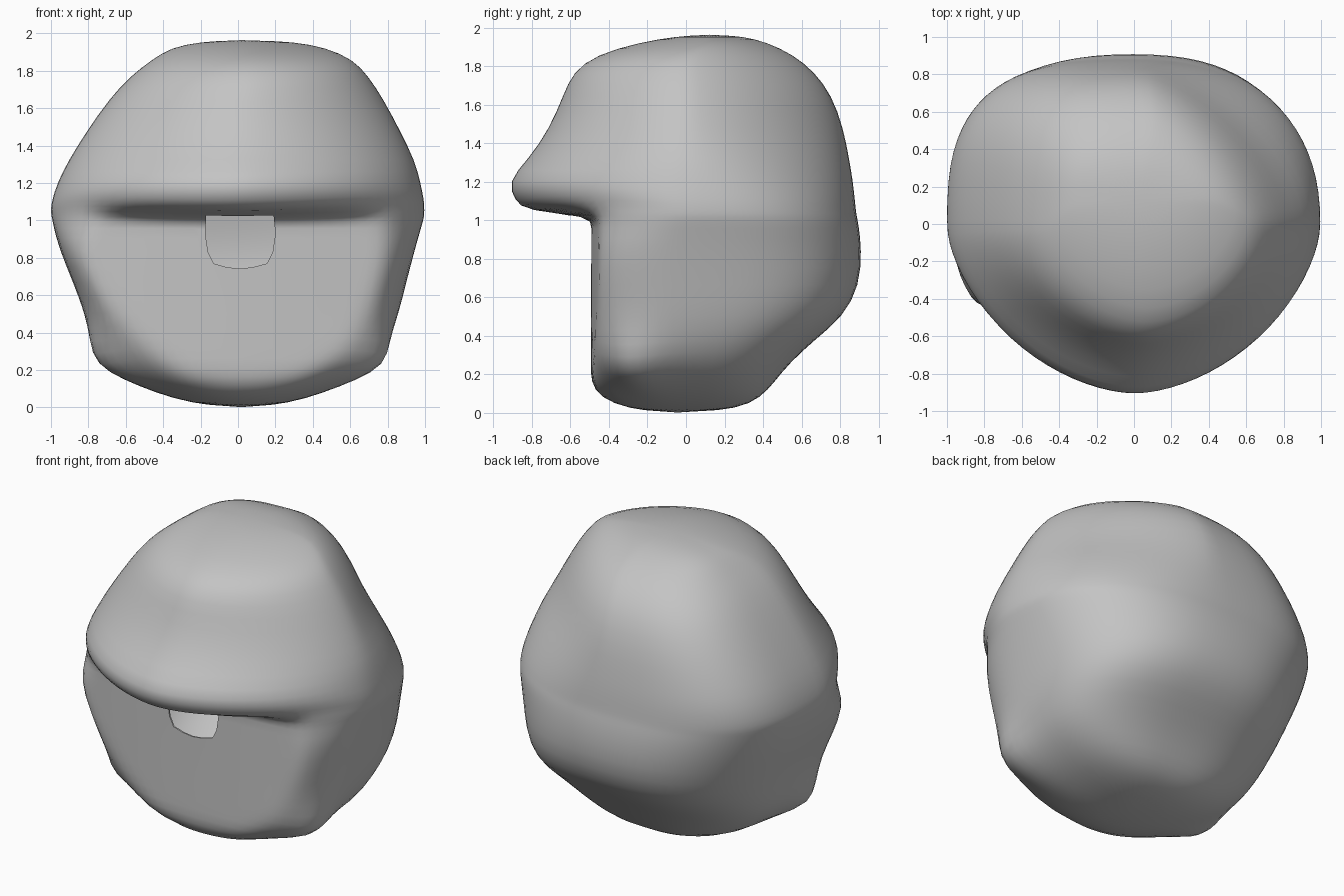
import bpy, bmesh
from math import sin, cos, pi, exp
from mathutils import Vector

if "Cube" in bpy.data.objects:
    bpy.data.objects.remove(bpy.data.objects["Cube"])

# one plain stone grey
grey = bpy.data.materials.new("stone_grey")
grey.use_nodes = True
grey.diffuse_color = (0.55, 0.55, 0.55, 1)
grey.node_tree.nodes["Principled BSDF"].inputs["Base Color"].default_value = (0.55, 0.55, 0.55, 1)

# levels: height, right x, left x, front y, back y
LOWER = [(0.02, -0.24, 0.26, -0.3, 0.27), (0.08, -0.45, 0.47, -0.45, 0.39),
         (0.16, -0.6, 0.62, -0.56, 0.46), (0.26, -0.71, 0.74, -0.62, 0.54),
         (0.37, -0.78, 0.81, -0.65, 0.66), (0.5, -0.82, 0.86, -0.68, 0.82),
         (0.66, -0.88, 0.9, -0.71, 0.905), (0.85, -0.96, 0.95, -0.73, 0.915),
         (0.97, -0.99, 0.985, -0.76, 0.9), (1.02, -1.0, 1.0, -0.8, 0.89)]
UPPER = [(1.05, -1.005, 1.0, -0.84, 0.885), (1.1, -1.0, 1.0, -0.89, 0.88),
         (1.2, -0.97, 0.98, -0.935, 0.87), (1.32, -0.91, 0.95, -0.82, 0.85),
         (1.48, -0.81, 0.87, -0.71, 0.82), (1.65, -0.69, 0.78, -0.64, 0.76),
         (1.77, -0.58, 0.7, -0.59, 0.67), (1.86, -0.46, 0.62, -0.47, 0.56),
         (1.925, -0.36, 0.47, -0.24, 0.42), (1.955, -0.2, 0.3, -0.05, 0.3)]
SIDES = 40


def blend(z, z0, z1, a, b):
    t = min(max((z - z0) / (z1 - z0), 0), 1)
    return a + (b - a) * t * t * (3 - 2 * t)


def roundness(c, s, z, lower):
    """Exponent of the section in each quarter: higher is squarer."""
    if s > 0 and c > 0:
        return blend(z, 0.4, 0.9, 2.8, 2.4) - blend(z, 0.9, 1.55, 0, 0.88)
    if s > 0:
        return blend(z, 0.7, 1.3, 2.4, 3.1)
    if not lower:
        return 1.75
    low, cheek = (2.3, 2.4) if c > 0 else (2.0, 2.9)
    return blend(z, 0.3, 0.65, low, cheek) - blend(z, 0.8, 1.04, 0, cheek - 1.8)


def ring(bm, level, lower):
    """Rounded section; the lower face is flattened at the front."""
    z, x0, x1, y0, y1 = level
    mid = (x0 + x1) / 2
    half = (x1 - x0) / 2
    shift = 0.12 if z > 1.9 else 0.0
    verts = []
    for i in range(SIDES):
        c, s = cos(2 * pi * i / SIDES), sin(2 * pi * i / SIDES)
        p = roundness(c, s, z, lower)
        x = mid + half * abs(c) ** (2 / p) * (1 if c > 0 else -1)
        y = shift + ((y1 if s > 0 else y0) - shift) * abs(s) ** (2 / p)
        zz = z
        if lower:
            y = max(y, -0.495 + 0.08 * x * x)
        elif z < 1.15 and s < 0:
            zz -= 0.08 * x * x * s
        verts.append(bm.verts.new((x, y, zz)))
    return verts


# hollow head with an overhanging brow
bm = bmesh.new()
rings = [ring(bm, v, True) for v in LOWER] + [ring(bm, v, False) for v in UPPER]
for a, b in zip(rings, rings[1:]):
    for i in range(SIDES):
        j = (i + 1) % SIDES
        bm.faces.new((a[i], a[j], b[j], b[i]))
for end, z, y, flip in ((rings[0], 0.0, -0.05, True), (rings[-1], 1.965, 0.12, False)):
    tip = bm.verts.new((0.02, y, z))
    for i in range(SIDES):
        j = (i + 1) % SIDES
        bm.faces.new((end[j], end[i], tip) if flip else (end[i], end[j], tip))

# two low side nubs
for side, y in ((-1, -0.22), (1, -0.27)):
    nub = Vector((0.69 * side, y, 0.25))
    for v in bm.verts:
        w = exp(-((v.co - nub).length / 0.16) ** 2)
        v.co += w * Vector((0.1 * side, -0.04, -0.04))
bmesh.ops.recalc_face_normals(bm, faces=bm.faces)
mesh = bpy.data.meshes.new("head_shell")
bm.to_mesh(mesh)
bm.free()
head = bpy.data.objects.new("head_shell", mesh)
bpy.context.collection.objects.link(head)
mesh.materials.append(grey)

# rounded mouth opening cutter
outline = [(-0.17, 1.03), (0.19, 1.03), (0.2, 0.93), (0.185, 0.83), (0.155, 0.77),
           (0.08, 0.75), (0.01, 0.742), (-0.06, 0.75), (-0.13, 0.77), (-0.16, 0.83), (-0.175, 0.93)]
bm = bmesh.new()
face = bm.faces.new([bm.verts.new((x, -0.6, z)) for x, z in outline])
out = bmesh.ops.extrude_face_region(bm, geom=[face])
bmesh.ops.translate(bm, vec=(0, 0.3, 0), verts=[g for g in out["geom"] if isinstance(g, bmesh.types.BMVert)])
bmesh.ops.recalc_face_normals(bm, faces=bm.faces)
cut_mesh = bpy.data.meshes.new("mouth_cutter")
bm.to_mesh(cut_mesh)
bm.free()
cutter = bpy.data.objects.new("mouth_cutter", cut_mesh)
cutter.hide_render = True
bpy.context.collection.objects.link(cutter)

# smooth the skin, give it a thin wall, open the mouth
head.modifiers.new("smooth", "SUBSURF").levels = 1
wall = head.modifiers.new("wall", "SOLIDIFY")
wall.thickness = 0.01
wall.offset = -1
hole = head.modifiers.new("mouth", "BOOLEAN")
hole.object = cutter
hole.solver = "EXACT"
bpy.context.view_layer.objects.active = head
head.select_set(True)
for name in ("smooth", "wall", "mouth"):
    bpy.ops.object.modifier_apply(modifier=name)
bpy.data.objects.remove(cutter)
bpy.ops.object.shade_smooth_by_angle(angle=1.1)
